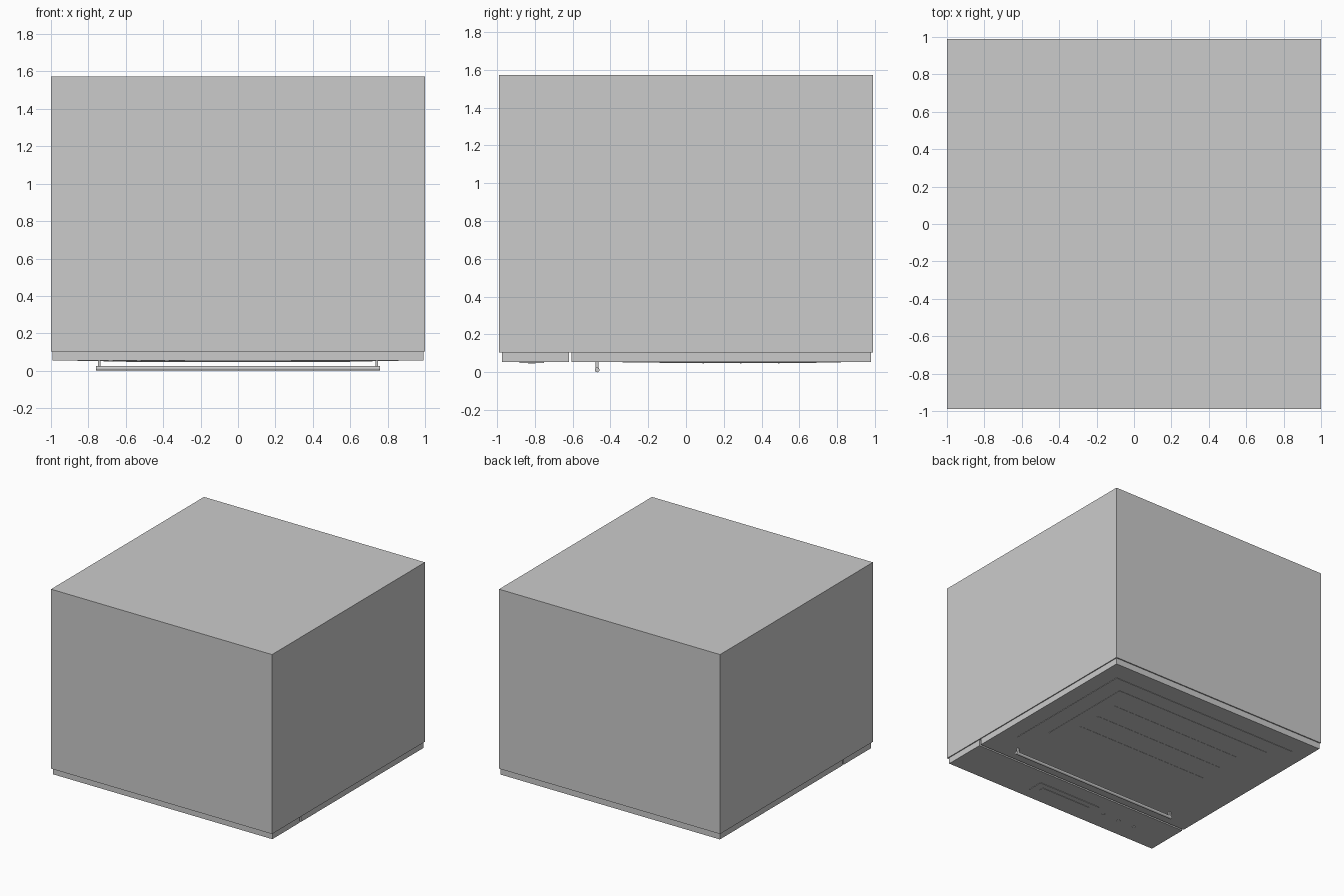
import bpy, math

if "Cube" in bpy.data.objects:
    bpy.data.objects.remove(bpy.data.objects["Cube"])


def box(name, x, y, z):
    """Axis-aligned box from (min, max) ranges."""
    bpy.ops.mesh.primitive_cube_add(
        size=1, location=[(a + b) / 2 for a, b in (x, y, z)])
    ob = bpy.context.object
    ob.name = name
    ob.scale = [b - a for a, b in (x, y, z)]
    bpy.ops.object.transform_apply(location=False, rotation=False, scale=True)
    return ob


def cylinder(name, radius, depth, loc, rot=(0, 0, 0), sides=16):
    bpy.ops.mesh.primitive_cylinder_add(
        vertices=sides, radius=radius, depth=depth, location=loc, rotation=rot)
    ob = bpy.context.object
    ob.name = name
    bpy.ops.object.shade_smooth_by_angle(angle=math.radians(40))
    return ob


FACE = 0.054   # underside of the door and control panel
BACK = 0.104   # where they meet the body

# Oven body, lying on its front
box("oven_body", (-1, 1), (-0.988, 0.988), (BACK, 1.572))

# Front panels with a narrow gap between them
box("control_panel", (-0.992, 0.992), (-0.973, -0.62), (FACE, BACK))
box("door", (-0.992, 0.992), (-0.605, 0.979), (FACE, BACK))

# Door glass, inner window and rack lines, in shallow steps
box("door_glass", (-0.858, 0.858), (-0.335, 0.82), (FACE - 0.003, FACE + 0.01))
box("inner_window", (-0.72, 0.72), (-0.14, 0.69), (FACE - 0.005, FACE + 0.01))
for i, y in enumerate((0.09, 0.29, 0.49)):
    box(f"rack_line_{i + 1}", (-0.6, 0.6), (y - 0.004, y + 0.004),
        (FACE - 0.0065, FACE + 0.01))

# Display on the control panel
box("display_frame", (-0.285, 0.285), (-0.88, -0.75), (FACE - 0.004, FACE + 0.01))
box("display_screen", (-0.225, 0.225), (-0.835, -0.795), (FACE - 0.007, FACE + 0.01))

# Touch buttons
for i, x in enumerate((-0.38, -0.53, -0.68)):
    cylinder(f"button_{i + 1}", 0.014, 0.014, (x, -0.812, FACE + 0.002))

# Door handle: bar on two posts
cylinder("handle_bar", 0.0125, 1.516, (0, -0.47, 0.0125),
         (0, math.pi / 2, 0))
for side, x in (("left", -0.742), ("right", 0.742)):
    box(f"handle_post_{side}", (x - 0.007, x + 0.007), (-0.478, -0.462),
        (0.014, FACE + 0.01))
